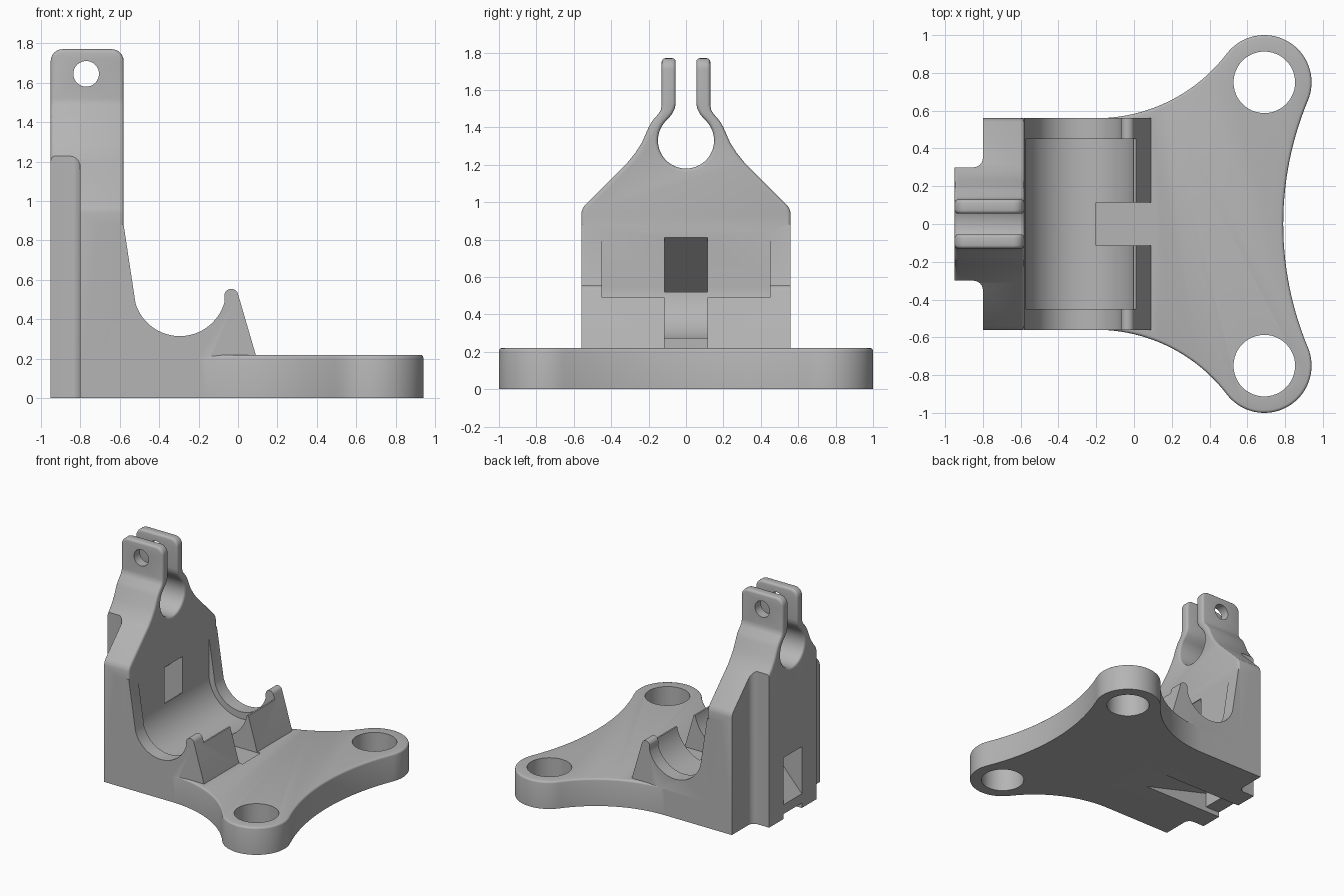
import bpy, bmesh
from math import sin, cos, radians, atan2, degrees
from mathutils import Vector

cube = bpy.data.objects.get("Cube")
if cube:
    bpy.data.objects.remove(cube, do_unlink=True)

grey = bpy.data.materials.new("grey plastic")
grey.use_nodes = True
COLOUR = (0.46, 0.46, 0.46, 1)
grey.diffuse_color = COLOUR
grey.node_tree.nodes["Principled BSDF"].inputs["Base Color"].default_value = COLOUR


def arc(cx, cy, r, a0, a1, n=16):
    return [(cx + r * cos(radians(a0 + (a1 - a0) * i / n)),
             cy + r * sin(radians(a0 + (a1 - a0) * i / n))) for i in range(n + 1)]


def angle(a, b):
    return degrees(atan2(b[1] - a[1], b[0] - a[0]))


def prism(name, outline, axis, lo, hi, tweak=None):
    """Extrude a 2D outline along an axis; outline is (y,z), (x,z) or (x,y)."""
    place = {"x": lambda p: (lo, p[0], p[1]),
             "y": lambda p: (p[0], lo, p[1]),
             "z": lambda p: (p[0], p[1], lo)}[axis]
    step = {"x": (hi - lo, 0, 0), "y": (0, hi - lo, 0), "z": (0, 0, hi - lo)}[axis]
    bm = bmesh.new()
    face = bm.faces.new([bm.verts.new(place(p)) for p in outline])
    ext = bmesh.ops.extrude_face_region(bm, geom=[face])
    bmesh.ops.translate(bm, vec=Vector(step),
                        verts=[g for g in ext["geom"] if isinstance(g, bmesh.types.BMVert)])
    bmesh.ops.recalc_face_normals(bm, faces=bm.faces)
    if tweak:
        tweak(bm)
    mesh = bpy.data.meshes.new(name)
    bm.to_mesh(mesh)
    bm.free()
    mesh.materials.append(grey)
    ob = bpy.data.objects.new(name, mesh)
    bpy.context.collection.objects.link(ob)
    return ob


def apply(ob, mod):
    bpy.context.view_layer.objects.active = ob
    bpy.ops.object.modifier_apply(modifier=mod.name)


def combine(ob, other, operation="DIFFERENCE"):
    mod = ob.modifiers.new("combine", "BOOLEAN")
    mod.operation, mod.solver, mod.object = operation, "EXACT", other
    apply(ob, mod)
    bpy.data.objects.remove(other, do_unlink=True)


def box(x0, x1, y0, y1, z0, z1, name="box_cutter"):
    return prism(name, [(x0, y0), (x1, y0), (x1, y1), (x0, y1)], "z", z0, z1)


def bevel_where(bm, test, size, segments):
    edges = [e for e in bm.edges if test(e.verts[0].co, e.verts[1].co)]
    bmesh.ops.bevel(bm, geom=edges, offset=size, segments=segments,
                    profile=0.5, affect="EDGES", clamp_overlap=False)


WIDE, LOW = 0.56, -0.1

# Base plate with two ears
EAR, EAR_R, SIDE_R, END_R = (0.69, 0.75), 0.25, 0.87, 1.7
side_c, end_c = (-0.2, WIDE + SIDE_R), (0.79 + END_R, 0)
a_side, a_end = angle(EAR, side_c), angle(EAR, end_c)
half = [(-0.65, WIDE)]
half += arc(*side_c, SIDE_R, -90, a_side - 180, 24)
half += arc(*EAR, EAR_R, a_side, a_end, 40)[1:]
half += arc(*end_c, END_R, 180 + a_end, 180, 14)[1:]
outline = half + [(x, -y) for x, y in reversed(half[:-1])]
top = 0.22
bracket = prism("clamp_bracket", outline, "z", LOW, top, lambda bm: bevel_where(
    bm, lambda a, b: min(a.z, b.z) > top - 0.001, 0.015, 3))
for s in (1, -1):
    combine(bracket, prism("ear_hole", arc(EAR[0], s * EAR[1], 0.163, 0, 360, 48)[:-1],
                           "z", -1, 1))

# Cradle with rounded lip, then its wider middle channel
cradle = [(0.15, LOW), (0.15, 0.0), (0.09, top)]
cradle += arc(-0.034, 0.52, 0.035, 15, 180, 10)
cradle += arc(-0.295, 0.55, 0.235, -15, -163, 36)
cradle += [(-0.58, 0.88), (-0.7, 0.88), (-0.7, LOW)]
cradle = prism("cradle", cradle, "y", -WIDE, WIDE)
channel = [(-0.575, 1.0)] + arc(-0.285, 0.55, 0.29, 180, 348, 40) + [(0.3, 0.49), (0.3, 1.0)]
combine(cradle, prism("channel_cutter", channel, "y", -0.45, 0.45))
combine(bracket, cradle, "UNION")

# Upright tower ending in a split clamp with two tabs
TIP = 1.77
side = [(WIDE, LOW), (WIDE, 0.94), (0.553, 0.965), (0.54, 0.985), (0.31, 1.215),
        (0.27, 1.265), (0.235, 1.32), (0.2, 1.4), (0.18, 1.435), (0.145, 1.475),
        (0.134, 1.495), (0.13, 1.52), (0.13, TIP), (0.055, TIP), (0.055, 1.53),
        (0.06, 1.5), (0.075, 1.47)]
side += arc(0, 1.33, 0.15, 47, -90, 28)
profile = side + [(-y, z) for y, z in reversed(side[:-1])]
tower = prism("tower", profile, "x", -0.95, -0.58, lambda bm: bevel_where(
    bm, lambda a, b: min(a.z, b.z) > TIP - 0.001 and abs(a.x - b.x) < 0.001, 0.06, 6))
soft = tower.modifiers.new("soft_edges", "BEVEL")
soft.width, soft.segments = 0.018, 3
soft.limit_method, soft.angle_limit = "ANGLE", radians(50)
soft.use_clamp_overlap = False
apply(tower, soft)

# Narrow the back of the tower into a spine with coved corners
for s in (1, -1):
    cove = [(-1.2, 0.3), (-0.85, 0.3)] + arc(-0.85, 0.35, 0.05, -90, 0, 6)[1:]
    cove += [(-0.8, 1), (-1.2, 1)]
    combine(tower, prism("spine_cutter", [(x, s * y) for x, y in cove], "z", -1, 2))

# Screw hole through the tabs
combine(tower, prism("tab_hole", arc(-0.77, 1.645, 0.065, 0, 360, 32)[:-1], "y", -0.5, 0.5))
combine(bracket, tower, "UNION")

# Strap notch in the lip, slanted strap slot and under-side relief
SLOT = 0.115
combine(bracket, box(-0.2, 0.12, -SLOT, SLOT, 0.214, 0.51))
slot = [(-0.5, 0.52), (-0.5, 0.81), (-0.58, 0.81), (-1.0, 0.45), (-1.0, 0.06), (-0.58, 0.52)]
combine(bracket, prism("strap_slot", slot, "y", -SLOT, SLOT))
relief = [(-0.22, 0), (-0.82, 0.16), (-0.82, 0.04), (-1.0, 0.04), (-1.0, -0.2), (-0.22, -0.2)]
combine(bracket, prism("relief_cutter", relief, "y", -SLOT, SLOT))

# Flat underside
combine(bracket, box(-2, 2, -2, 2, -1, 0))

bpy.ops.object.select_all(action="DESELECT")
bracket.select_set(True)
bpy.context.view_layer.objects.active = bracket
bpy.ops.object.shade_smooth_by_angle(angle=radians(32))
